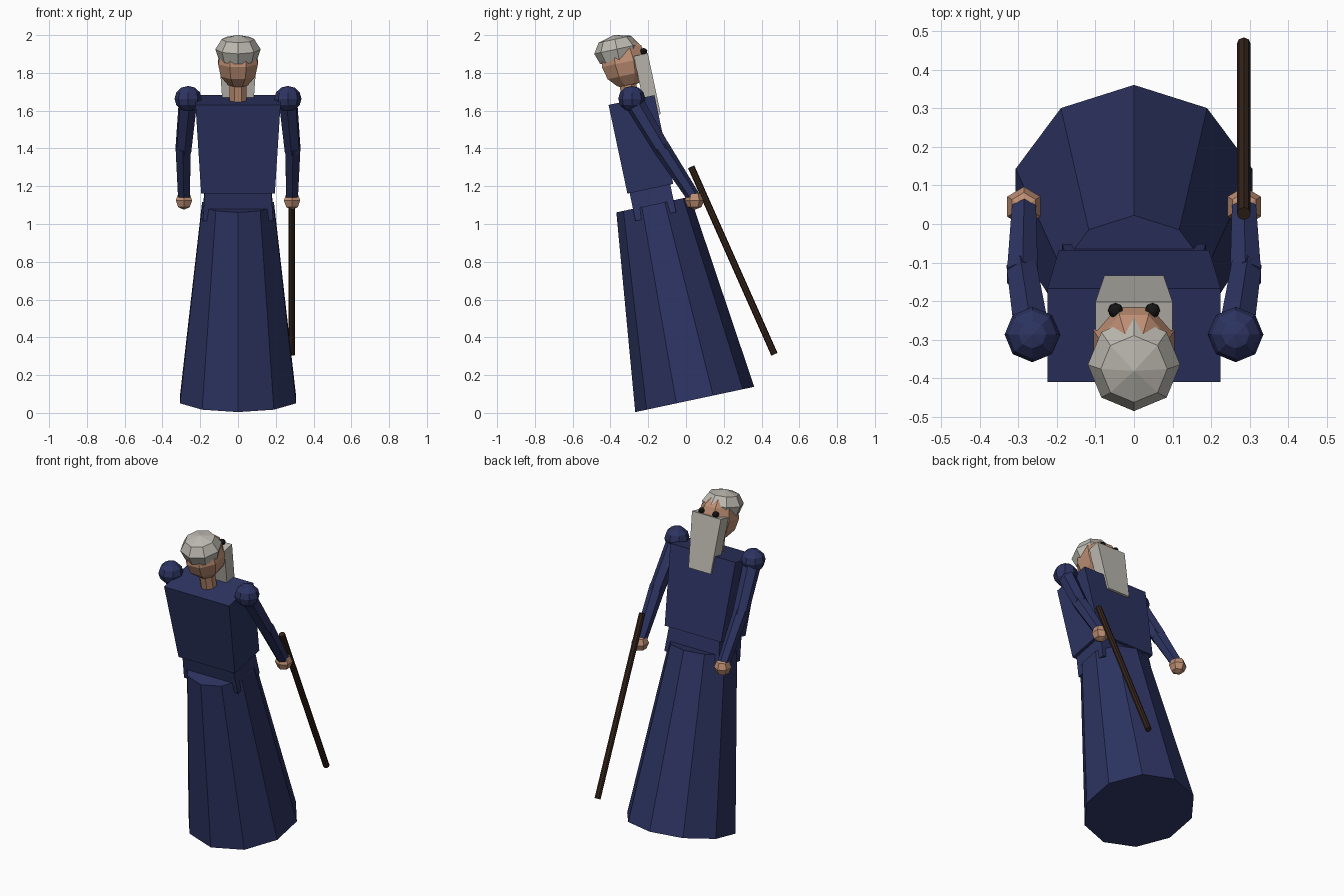
import bpy, bmesh
from math import radians, pi, sin, cos
from mathutils import Matrix, Vector

if "Cube" in bpy.data.objects:
    bpy.data.objects.remove(bpy.data.objects["Cube"])

TILT = Matrix.Rotation(radians(12), 4, 'X')   # whole figure leans back
FLAT = Matrix.Identity(4)


def material(name, rgb):
    m = bpy.data.materials.new(name)
    m.diffuse_color = (*rgb, 1)
    m.use_nodes = True
    m.node_tree.nodes["Principled BSDF"].inputs["Base Color"].default_value = m.diffuse_color
    return m


CLOTH = material("navy_cloth", (0.026, 0.034, 0.12))
SKIN = material("skin", (0.51, 0.27, 0.17))
GREY = material("grey_hair", (0.5, 0.48, 0.43))
WOOD = material("dark_wood", (0.035, 0.018, 0.011))
BLACK = material("black", (0.008, 0.008, 0.008))


def finish(bm, name, mat, matrix):
    bmesh.ops.recalc_face_normals(bm, faces=bm.faces)
    bm.transform(matrix)
    me = bpy.data.meshes.new(name)
    bm.to_mesh(me)
    bm.free()
    me.materials.append(mat)
    ob = bpy.data.objects.new(name, me)
    bpy.context.collection.objects.link(ob)
    return ob


def loft(name, rings, mat, matrix=TILT):
    """Skin a stack of equal-length point rings and cap both ends."""
    bm = bmesh.new()
    vs = [[bm.verts.new(p) for p in r] for r in rings]
    n = len(vs[0])
    for a, b in zip(vs, vs[1:]):
        for i in range(n):
            j = (i + 1) % n
            bm.faces.new((a[i], a[j], b[j], b[i]))
    bm.faces.new(vs[0])
    bm.faces.new(vs[-1])
    return finish(bm, name, mat, matrix)


def ring(n, rx, ry, cy, z, phase=pi / 2):
    return [(rx * cos(phase + 2 * pi * i / n), cy + ry * sin(phase + 2 * pi * i / n), z)
            for i in range(n)]


def rect(hx, y0, y1, z):
    return [(-hx, y0, z), (hx, y0, z), (hx, y1, z), (-hx, y1, z)]


def ball(name, centre, radii, mat, matrix=TILT, seg=8, rings=6, turn=0.0):
    bm = bmesh.new()
    bmesh.ops.create_uvsphere(bm, u_segments=seg, v_segments=rings, radius=1)
    bm.transform(Matrix.Translation(centre) @ Matrix.Diagonal((*radii, 1))
                 @ Matrix.Rotation(turn, 4, 'Z'))
    return finish(bm, name, mat, matrix)


def rod(name, a, b, r1, r2, mat, seg=6):
    a, b = Vector(a), Vector(b)
    d = b - a
    bm = bmesh.new()
    bmesh.ops.create_cone(bm, cap_ends=True, segments=seg, radius1=r1, radius2=r2, depth=d.length)
    m = Matrix.Translation((a + b) / 2) @ d.to_track_quat('Z', 'Y').to_matrix().to_4x4()
    return finish(bm, name, mat, m)


# Robe, hips and torso
loft("robe_skirt", [ring(10, 0.323, 0.322, 0.06, 0.06), ring(10, 0.2, 0.2, 0.06, 1.115)], CLOTH)
loft("hips", [rect(0.187, -0.05, 0.17, 1.05), rect(0.175, -0.05, 0.17, 1.21)], CLOTH)
loft("torso", [rect(0.195, -0.062, 0.186, 1.2), rect(0.225, -0.062, 0.186, 1.68)], CLOTH)

# Neck and head
loft("neck", [ring(8, 0.048, 0.048, 0.06, z, pi / 8) for z in (1.66, 1.79)], SKIN)
ball("head", (0, 0.067, 1.883), (0.114, 0.132, 0.137), SKIN, turn=pi / 8)

# Hair cap, set slightly back on the head
HAIR = [(0.84, 1.9), (1.0, 1.96), (0.72, 2.013), (0.02, 2.036)]
loft("hair", [ring(8, 0.12 * k, 0.123 * k, 0.043, z) for k, z in HAIR], GREY)

# Beard
loft("beard", [rect(0.077, 0.122, 0.198, 1.575), rect(0.1, 0.122, 0.198, 1.905)], GREY)

# Eyes, shoulders, arms and hands on both sides
for s, side in ((-1, "left"), (1, "right")):
    ball("eye_" + side, (s * 0.048, 0.178, 1.918), (0.02, 0.02, 0.018), BLACK)
    shoulder = (s * 0.264, -0.287, 1.663)
    elbow = (s * 0.29, -0.12, 1.385)
    wrist = (s * 0.286, 0.035, 1.15)
    ball("shoulder_" + side, shoulder, (0.072, 0.072, 0.068), CLOTH, FLAT)
    rod("upper_arm_" + side, shoulder, elbow, 0.052, 0.045, CLOTH)
    rod("forearm_" + side, (s * 0.29, -0.135, 1.41), wrist, 0.046, 0.036, CLOTH)
    ball("hand_" + side, (s * 0.286, 0.045, 1.125), (0.05, 0.052, 0.05), SKIN, TILT @ TILT.inverted(),
         seg=6, rings=4)

# Walking staff in the right-side hand
rod("staff", (0.285, 0.027, 1.303), (0.285, 0.468, 0.31), 0.018, 0.018, WOOD, seg=8)
